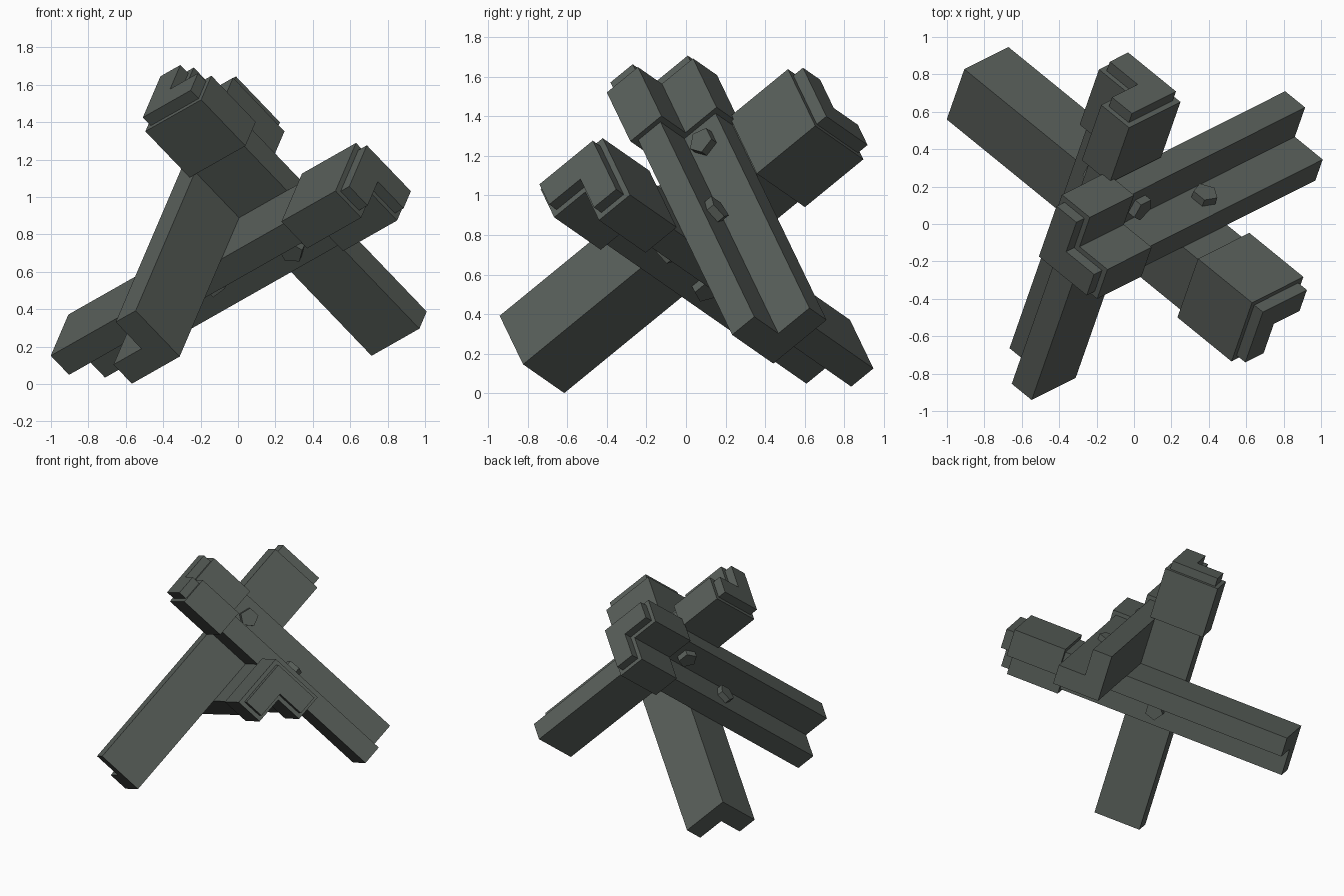
import bpy, bmesh, math
from mathutils import Vector, Matrix

if "Cube" in bpy.data.objects:
    bpy.data.objects.remove(bpy.data.objects["Cube"])

# One flat colour: dark painted steel
steel = bpy.data.materials.new("dark grey green steel")
steel.diffuse_color = (0.10, 0.115, 0.103, 1)
steel.use_nodes = True
steel.node_tree.nodes["Principled BSDF"].inputs["Base Color"].default_value = steel.diffuse_color

# Three perpendicular beam directions (all pointing up) and the point where the beams meet
C = Vector((0.709, -0.577, 0.402)).normalized()
A = Vector((-0.66, -0.325, 0.68))
A = (A - C * A.dot(C)).normalized()
B = A.cross(C)
O = Vector((0.006, 0.085, 0.889))
LEG, THICK, LIP = 0.36, 0.15, 0.03


def angle_bar(name, axis, u, v, start, end, grow=0.0):
    """L-section bar whose outer corner runs along axis, with legs along u and v."""
    g, l, t = -grow, LEG + grow, THICK + grow
    profile = [(g, g), (l, g), (l, t), (t, t), (t, l), (g, l)]
    bm = bmesh.new()
    face = bm.faces.new([bm.verts.new(O + axis * start + u * p + v * q) for p, q in profile])
    top = bmesh.ops.extrude_face_region(bm, geom=[face])["geom"]
    bmesh.ops.translate(bm, verts=[e for e in top if isinstance(e, bmesh.types.BMVert)],
                        vec=axis * (end - start))
    finish(name, bm)


def bolt(name, axis, centre, side):
    """Five-sided bolt through two touching legs."""
    z = axis
    x = side
    m = Matrix((x, z.cross(x), z)).transposed().to_4x4()
    m.translation = O + centre
    bm = bmesh.new()
    bmesh.ops.create_cone(bm, cap_ends=True, segments=5, radius1=0.07, radius2=0.07,
                          depth=2 * THICK + 0.09, matrix=m)
    finish(name, bm)


def finish(name, bm):
    bmesh.ops.recalc_face_normals(bm, faces=bm.faces[:])
    mesh = bpy.data.meshes.new(name)
    bm.to_mesh(mesh)
    bm.free()
    mesh.materials.append(steel)
    bpy.context.collection.objects.link(bpy.data.objects.new(name, mesh))


# Beams, each with a thicker sleeve near its upper end
for name, axis, u, v, start, end, sleeve in [
        ("right_beam", A, B, C, -1.083, 0.787, 0.36),
        ("front_beam", B, A, -C, -1.215, 0.835, 0.375),
        ("left_beam", C, -A, -B, -1.286, 0.962, 0.49)]:
    angle_bar(name, axis, u, v, start, end)
    angle_bar(name + "_sleeve", axis, u, v, sleeve, end - 0.065, LIP)

# Bolts joining each pair of beams
bolt("bolt_right_front", C, A * 0.24 + B * 0.24, A)
bolt("bolt_right_left", B, A * -0.24 + C * 0.24, C)
bolt("bolt_front_left", A, B * -0.24 + C * -0.24, B)
